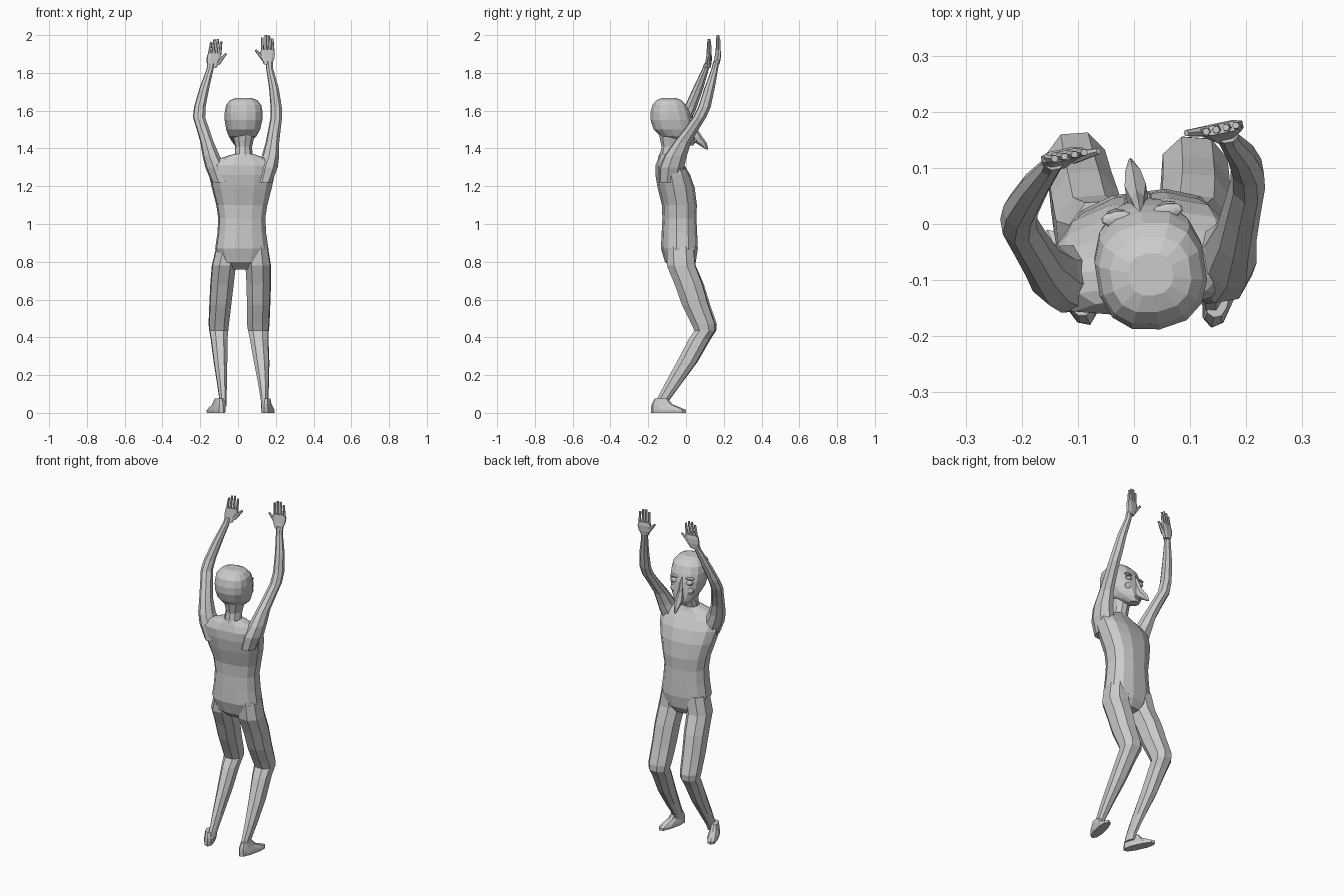
import bpy, bmesh, math
from mathutils import Vector, Matrix


def finish(bm, name):
    bmesh.ops.recalc_face_normals(bm, faces=bm.faces)
    me = bpy.data.meshes.new(name)
    bm.to_mesh(me)
    bm.free()
    ob = bpy.data.objects.new(name, me)
    bpy.context.collection.objects.link(ob)
    return ob


def loft(name, rings, sides=8, yaw=0, power=2.0):
    """Skin horizontal rings (x, y, z, rx, ry) turned by yaw degrees."""
    bm = bmesh.new()
    c, s = math.cos(math.radians(yaw)), math.sin(math.radians(yaw))
    loops = []
    for x, y, z, rx, ry in rings:
        loop = []
        for i in range(sides):
            a = 2 * math.pi * (i + 0.5) / sides
            ca, sa = math.cos(a), math.sin(a)
            u = rx * math.copysign(abs(ca) ** (2 / power), ca)
            v = ry * math.copysign(abs(sa) ** (2 / power), sa)
            loop.append(bm.verts.new((x + u * c - v * s, y + u * s + v * c, z)))
        loops.append(loop)
    for a, b in zip(loops, loops[1:]):
        for i in range(sides):
            j = (i + 1) % sides
            bm.faces.new((a[i], a[j], b[j], b[i]))
    bm.faces.new(loops[0][::-1])
    bm.faces.new(loops[-1])
    return finish(bm, name)


def rod(name, a, b, r1, r2, sides=6):
    a, b = Vector(a), Vector(b)
    bm = bmesh.new()
    rot = (b - a).to_track_quat('Z', 'Y').to_matrix().to_4x4()
    bmesh.ops.create_cone(bm, cap_ends=True, segments=sides, radius1=r1, radius2=r2,
                          depth=(b - a).length, matrix=Matrix.Translation((a + b) / 2) @ rot)
    return finish(bm, name)


def blob(name, loc, size, yaw=0):
    bm = bmesh.new()
    m = (Matrix.Translation(loc) @ Matrix.Rotation(math.radians(yaw), 4, 'Z')
         @ Matrix.Diagonal((*size, 1)))
    bmesh.ops.create_uvsphere(bm, u_segments=10, v_segments=6, radius=1, matrix=m)
    return finish(bm, name)


# torso
loft("torso", [
    (0.02, -0.02, 0.76, 0.07, 0.045), (0.02, -0.03, 0.80, 0.115, 0.08),
    (0.02, -0.035, 0.87, 0.142, 0.095), (0.02, -0.035, 0.95, 0.130, 0.092),
    (0.02, -0.035, 1.03, 0.125, 0.088), (0.02, -0.035, 1.10, 0.136, 0.090),
    (0.02, -0.052, 1.19, 0.160, 0.095), (0.02, -0.070, 1.26, 0.176, 0.088),
    (0.02, -0.085, 1.31, 0.180, 0.072), (0.025, -0.09, 1.345, 0.13, 0.055),
    (0.03, -0.09, 1.37, 0.055, 0.045)], sides=12, yaw=7, power=2.5)

# neck and head
loft("neck", [(0.03, -0.095, 1.31, 0.062, 0.055), (0.03, -0.09, 1.37, 0.047, 0.048),
              (0.03, -0.08, 1.41, 0.045, 0.050), (0.03, -0.075, 1.48, 0.062, 0.070)],
     sides=10, yaw=8)
loft("head", [
    (0.012, 0.015, 1.415, 0.028, 0.025), (0.018, -0.008, 1.44, 0.052, 0.055),
    (0.024, -0.045, 1.465, 0.072, 0.092), (0.027, -0.065, 1.50, 0.088, 0.108),
    (0.029, -0.077, 1.55, 0.098, 0.112), (0.03, -0.084, 1.59, 0.099, 0.105),
    (0.03, -0.088, 1.63, 0.092, 0.091), (0.03, -0.09, 1.655, 0.072, 0.068),
    (0.03, -0.09, 1.668, 0.04, 0.038)], sides=14, yaw=9, power=2.4)

# long pointed nose
loft("nose", [
    (-0.006, 0.112, 1.395, 0.004, 0.006), (0.000, 0.080, 1.43, 0.016, 0.030),
    (0.005, 0.052, 1.46, 0.022, 0.036), (0.008, 0.035, 1.50, 0.014, 0.026),
    (0.011, 0.020, 1.55, 0.009, 0.022), (0.013, 0.010, 1.585, 0.006, 0.010)],
    sides=6, yaw=9)

# eyes, cheeks and lips
for side, ex, ey in (("left", -0.031, 0.012), ("right", 0.060, 0.026)):
    blob(side + "_eye", (ex, ey, 1.548), (0.022, 0.015, 0.015), 9)
    blob(side + "_brow", (ex, ey - 0.002, 1.572), (0.028, 0.014, 0.008), 9)
    blob(side + "_cheek", (ex, ey - 0.004, 1.50), (0.024, 0.020, 0.022), 9)
blob("lips", (0.007, 0.045, 1.438), (0.026, 0.014, 0.011), 9)

# legs
loft("right_leg", [
    (0.10, -0.03, 0.88, 0.060, 0.075), (0.107, -0.025, 0.78, 0.070, 0.080),
    (0.110, 0.015, 0.68, 0.067, 0.078), (0.109, 0.050, 0.57, 0.064, 0.074),
    (0.107, 0.092, 0.47, 0.062, 0.066), (0.108, 0.100, 0.435, 0.057, 0.058),
    (0.112, 0.070, 0.39, 0.051, 0.058), (0.125, 0.005, 0.27, 0.042, 0.056),
    (0.135, -0.065, 0.16, 0.030, 0.046), (0.140, -0.122, 0.07, 0.020, 0.036),
    (0.140, -0.135, 0.035, 0.018, 0.035)], sides=8, yaw=-4, power=2.3)
loft("left_leg", [
    (-0.055, -0.03, 0.88, 0.062, 0.075), (-0.075, -0.025, 0.78, 0.066, 0.080),
    (-0.085, 0.020, 0.68, 0.064, 0.078), (-0.094, 0.058, 0.57, 0.060, 0.074),
    (-0.102, 0.100, 0.47, 0.056, 0.066), (-0.102, 0.106, 0.435, 0.052, 0.056),
    (-0.100, 0.075, 0.39, 0.046, 0.058), (-0.093, 0.008, 0.27, 0.037, 0.056),
    (-0.085, -0.064, 0.16, 0.027, 0.046), (-0.080, -0.120, 0.07, 0.019, 0.036),
    (-0.080, -0.133, 0.035, 0.018, 0.035)], sides=8, yaw=4, power=2.3)

# feet: sole rising and shrinking back to the ankle
for side, heel, toe in (("right", (0.138, -0.185), (0.178, 0.0)),
                        ("left", (-0.078, -0.180), (-0.155, -0.01))):
    h, t = Vector(heel), Vector(toe)
    d = t - h
    half = d.length / 2
    rings = []
    for z, f0, f1, w in ((0, 0, 1, 0.028), (0.015, 0, 1, 0.030), (0.028, 0.0, 0.85, 0.028),
                         (0.045, 0.02, 0.62, 0.024), (0.075, 0.10, 0.48, 0.020)):
        m = h + d * (f0 + f1) / 2
        rings.append((m.x, m.y, z, w, half * (f1 - f0)))
    loft(side + "_foot", rings, sides=10, yaw=math.degrees(math.atan2(-d.x, d.y)), power=2.4)

# raised arms
loft("right_arm", [
    (0.135, -0.085, 1.22, 0.045, 0.060), (0.155, -0.075, 1.30, 0.056, 0.068),
    (0.172, -0.055, 1.36, 0.046, 0.062), (0.182, -0.020, 1.43, 0.036, 0.048),
    (0.193, 0.028, 1.50, 0.033, 0.040), (0.203, 0.072, 1.565, 0.031, 0.036),
    (0.202, 0.098, 1.62, 0.030, 0.034), (0.190, 0.125, 1.72, 0.026, 0.028),
    (0.168, 0.152, 1.82, 0.019, 0.018), (0.166, 0.160, 1.86, 0.021, 0.016)], sides=8, yaw=10)
loft("left_arm", [
    (-0.095, -0.100, 1.22, 0.045, 0.058), (-0.118, -0.098, 1.30, 0.056, 0.062),
    (-0.142, -0.092, 1.36, 0.046, 0.055), (-0.163, -0.070, 1.43, 0.036, 0.044),
    (-0.185, -0.035, 1.50, 0.034, 0.038), (-0.206, 0.000, 1.565, 0.033, 0.036),
    (-0.202, 0.025, 1.62, 0.031, 0.034), (-0.178, 0.065, 1.72, 0.026, 0.028),
    (-0.148, 0.103, 1.82, 0.019, 0.018), (-0.142, 0.112, 1.85, 0.020, 0.016)], sides=8, yaw=10)

# hands: palm centre, lean of the fingers in x, thumb side, height offset
for side, px, py, lean, inner, dz in (("right", 0.157, 0.170, -0.002, -1, 0.0),
                                      ("left", -0.127, 0.122, 0.012, 1, -0.02)):
    loft(side + "_palm", [
        (px - lean * 0.8, py - 0.010, 1.845 + dz, 0.021, 0.016),
        (px - lean * 0.4, py - 0.003, 1.875 + dz, 0.035, 0.014),
        (px, py, 1.905 + dz, 0.040, 0.012), (px + lean * 0.3, py, 1.925 + dz, 0.036, 0.009)],
        sides=8, yaw=12, power=3)
    for i in range(4):
        off = (i - 1.5) * 0.0185
        length = (0.062, 0.075, 0.073, 0.058)[i if inner < 0 else 3 - i]
        base = (px + off + lean * 0.2, py + off * 0.2, 1.915 + dz)
        tip = (px + off * 0.95 + lean, py + off * 0.2, 1.925 + dz + length)
        rod(f"{side}_finger_{i + 1}", base, tip, 0.0085, 0.0065)
    rod(side + "_thumb", (px + inner * 0.020, py - 0.004, 1.870 + dz),
        (px + inner * 0.064, py + inner * 0.008, 1.922 + dz), 0.012, 0.006)
